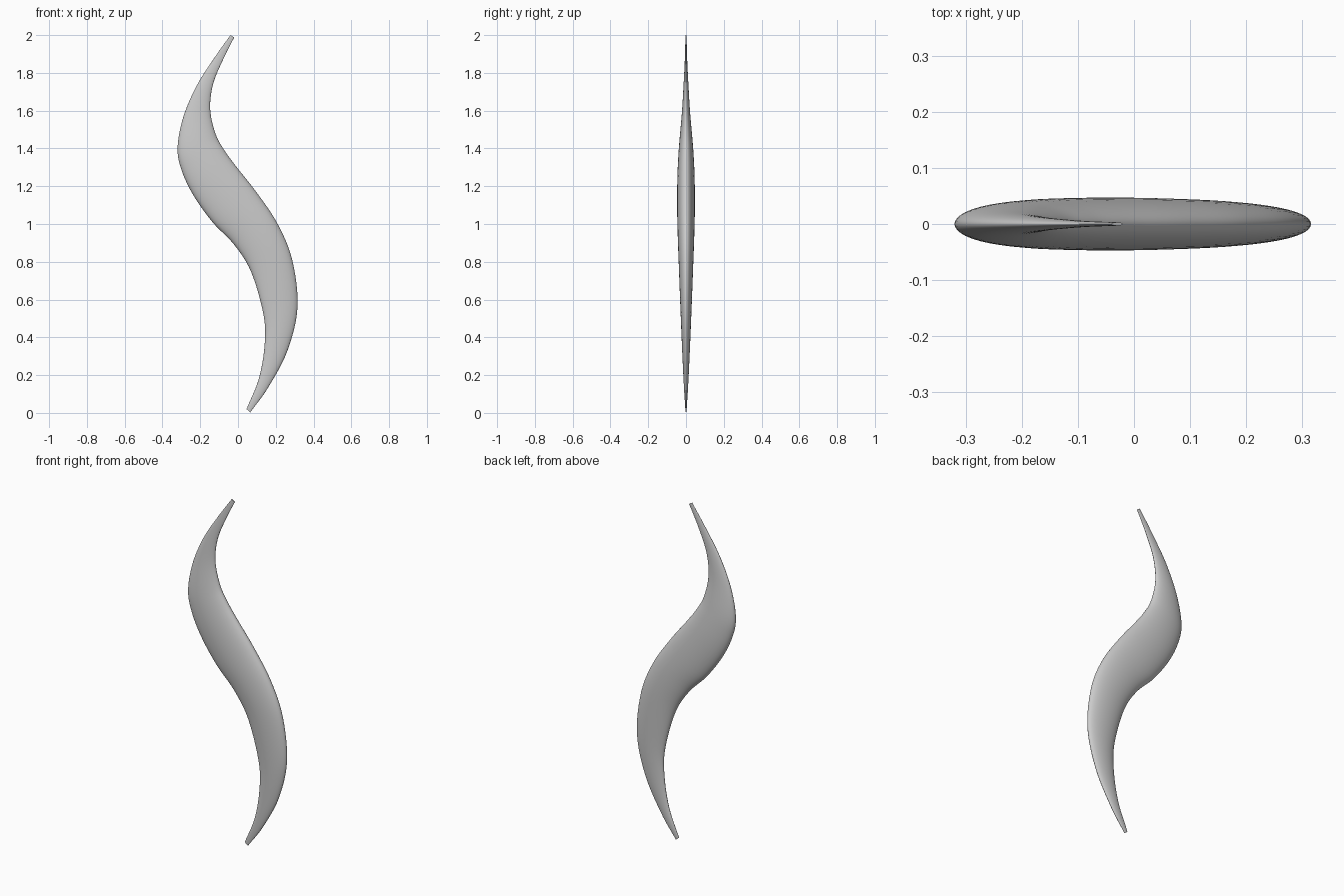
import bpy, bmesh, math
from mathutils import Vector

if "Cube" in bpy.data.objects:
    bpy.data.objects.remove(bpy.data.objects["Cube"])

# Stations along the S: left edge x, z, right edge x, z, half thickness in y
STATIONS = [
    (0.045, 0.020, 0.065, 0.003, 0.003),
    (0.110, 0.180, 0.160, 0.135, 0.012),
    (0.141, 0.360, 0.262, 0.330, 0.021),
    (0.135, 0.520, 0.315, 0.560, 0.029),
    (0.070, 0.745, 0.287, 0.810, 0.038),
    (-0.020, 0.890, 0.210, 1.000, 0.044),
    (-0.135, 1.010, 0.100, 1.165, 0.047),
    (-0.235, 1.150, -0.010, 1.305, 0.046),
    (-0.297, 1.280, -0.072, 1.390, 0.042),
    (-0.320, 1.400, -0.118, 1.475, 0.035),
    (-0.290, 1.565, -0.147, 1.605, 0.022),
    (-0.220, 1.730, -0.132, 1.740, 0.013),
    (-0.125, 1.880, -0.077, 1.875, 0.006),
    (-0.040, 2.000, -0.020, 1.988, 0.003),
]
SIDES, STEPS = 40, 6


def smooth_rows(rows, steps):
    """Catmull-Rom interpolation of every column."""
    def at(i):
        if i < 0:
            return [2 * a - b for a, b in zip(rows[0], rows[1])]
        if i >= len(rows):
            return [2 * a - b for a, b in zip(rows[-1], rows[-2])]
        return rows[i]
    out = []
    for i in range(len(rows) - 1):
        for s in range(steps):
            t = s / steps
            out.append([0.5 * (2 * b + (c - a) * t + (2 * a - 5 * b + 4 * c - d) * t**2
                               + (3 * b - a - 3 * c + d) * t**3)
                        for a, b, c, d in zip(at(i - 1), at(i), at(i + 1), at(i + 2))])
    return out + [list(rows[-1])]


# Loft elliptical sections between the two edges
bm = bmesh.new()
rings = []
for lx, lz, rx, rz, thick in smooth_rows(STATIONS, STEPS):
    left, right = Vector((lx, 0, lz)), Vector((rx, 0, rz))
    mid, half = (left + right) / 2, (right - left) / 2
    angles = [2 * math.pi * k / SIDES for k in range(SIDES)]
    rings.append([bm.verts.new(mid + half * math.cos(a) + Vector((0, thick * math.sin(a), 0)))
                  for a in angles])
for low, high in zip(rings, rings[1:]):
    for k in range(SIDES):
        n = (k + 1) % SIDES
        bm.faces.new((low[k], low[n], high[n], high[k]))

# Flat end caps
bm.faces.new(rings[0][::-1])
bm.faces.new(rings[-1])
bmesh.ops.recalc_face_normals(bm, faces=bm.faces)

mesh = bpy.data.meshes.new("curved_blade")
bm.to_mesh(mesh)
bm.free()
blade = bpy.data.objects.new("curved_blade", mesh)
bpy.context.collection.objects.link(blade)
bpy.context.view_layer.objects.active = blade
blade.select_set(True)
bpy.ops.object.shade_smooth_by_angle(angle=math.radians(50))
